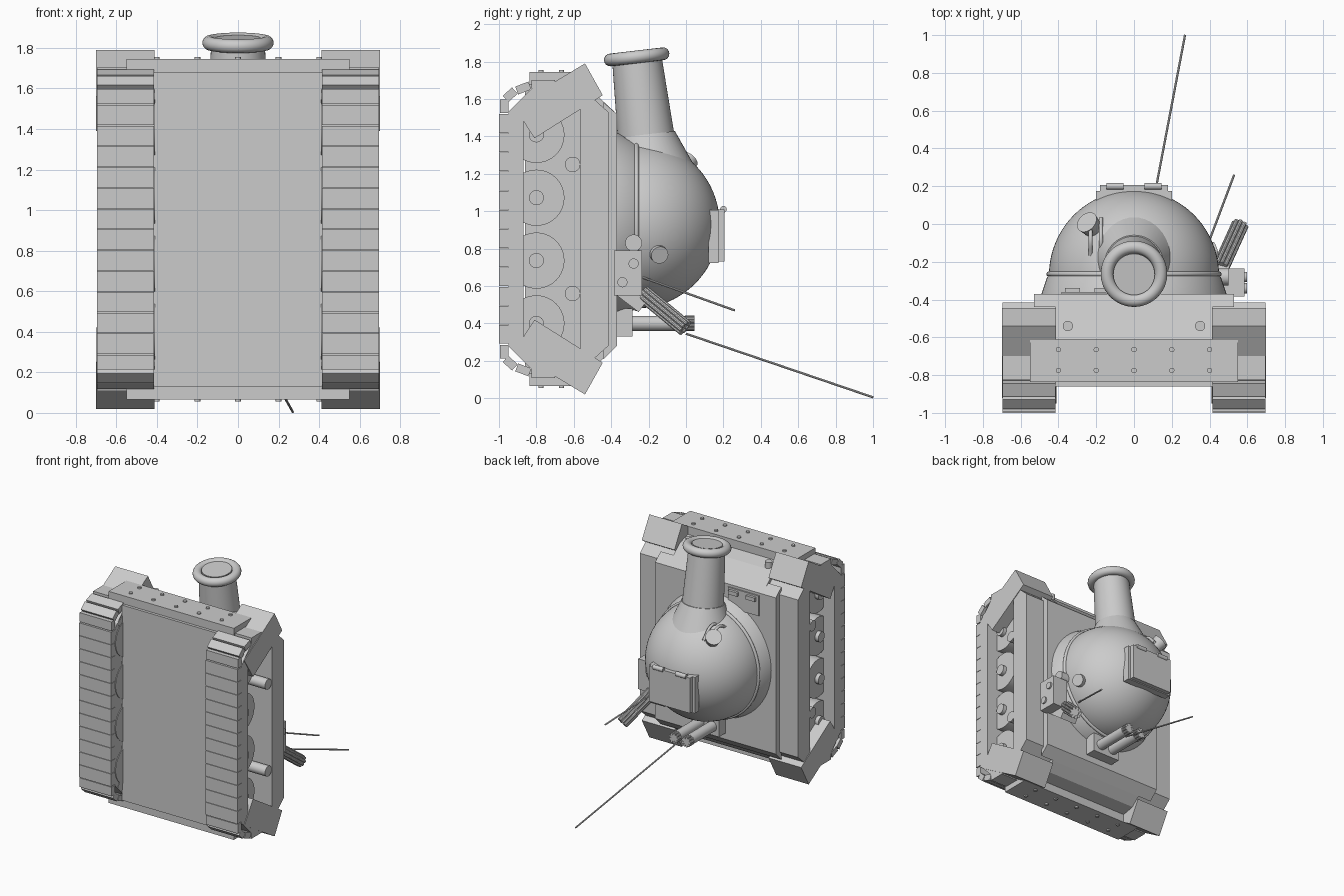
import bpy, bmesh, math
from mathutils import Vector, Matrix

cube = bpy.data.objects.get("Cube")
if cube:
    bpy.data.objects.remove(cube, do_unlink=True)

grey = bpy.data.materials.new("plain grey")
grey.use_nodes = True
grey.diffuse_color = (0.6, 0.6, 0.6, 1)
grey.node_tree.nodes["Principled BSDF"].inputs["Base Color"].default_value = (0.6, 0.6, 0.6, 1)

MID = 0.905   # height of the mirror plane between nose and tail
SIDES = (("left", 1), ("right", -1))
ENDS = (("front", 1), ("rear", -1))


def finish(name, bm, smooth=False):
    bmesh.ops.recalc_face_normals(bm, faces=bm.faces)
    mesh = bpy.data.meshes.new(name)
    bm.to_mesh(mesh)
    bm.free()
    mesh.materials.append(grey)
    ob = bpy.data.objects.new(name, mesh)
    bpy.context.collection.objects.link(ob)
    if smooth:
        bpy.ops.object.select_all(action='DESELECT')
        ob.select_set(True)
        bpy.context.view_layer.objects.active = ob
        bpy.ops.object.shade_smooth_by_angle(angle=math.radians(35))
    return ob


def box(name, centre, size, rot=None):
    bm = bmesh.new()
    m = Matrix.Translation(centre) @ (rot or Matrix()) @ Matrix.Diagonal((*size, 1))
    bmesh.ops.create_cube(bm, size=1, matrix=m)
    return finish(name, bm)


def add_rod(bm, p, q, r1, r2=None, n=32):
    p, q = Vector(p), Vector(q)
    turn = (q - p).to_track_quat('Z', 'Y').to_matrix().to_4x4()
    bmesh.ops.create_cone(bm, cap_ends=True, segments=n, radius1=r1,
                          radius2=r1 if r2 is None else r2, depth=(q - p).length,
                          matrix=Matrix.Translation((p + q) / 2) @ turn)


def rod(name, p, q, r1, r2=None, n=32):
    bm = bmesh.new()
    add_rod(bm, p, q, r1, r2, n)
    return finish(name, bm, True)


def bundle(name, p, q, r, count=9):
    # core with a ring of thin tubes around it
    bm = bmesh.new()
    p, q = Vector(p), Vector(q)
    turn = (q - p).to_track_quat('Z', 'Y')
    add_rod(bm, p, q - (q - p) * 0.03, r * 0.72)
    for i in range(count):
        a = math.tau * i / count
        off = turn @ Vector((math.cos(a), math.sin(a), 0)) * r * 0.75
        add_rod(bm, p + off, q + off, r * 0.25, n=10)
    return finish(name, bm, True)


def prism(name, outline, x0, x1):
    # extrude a (y, z) outline along x
    bm = bmesh.new()
    face = bm.faces.new([bm.verts.new((x0, y, z)) for y, z in outline])
    out = bmesh.ops.extrude_face_region(bm, geom=[face])
    moved = [v for v in out["geom"] if isinstance(v, bmesh.types.BMVert)]
    bmesh.ops.translate(bm, verts=moved, vec=(x1 - x0, 0, 0))
    return finish(name, bm)


def frame(name, outer, inner, x0, x1):
    # closed loop with an open middle
    bm = bmesh.new()
    loops = [[bm.verts.new((x, y, z)) for y, z in pts]
             for x, pts in ((x0, outer), (x1, outer), (x1, inner), (x0, inner))]
    n = len(outer)
    for k in range(4):
        a, b = loops[k], loops[(k + 1) % 4]
        for i in range(n):
            j = (i + 1) % n
            bm.faces.new((a[i], a[j], b[j], b[i]))
    return finish(name, bm)


def lathe(name, profile, origin, axis, steps=64):
    # profile of (radius, distance along axis)
    bm = bmesh.new()
    verts = [bm.verts.new((r, 0, h)) for r, h in profile]
    edges = [bm.edges.new(e) for e in zip(verts, verts[1:])]
    bmesh.ops.spin(bm, geom=verts + edges, cent=(0, 0, 0), axis=(0, 0, 1),
                   angle=math.tau, steps=steps, use_duplicate=False)
    bmesh.ops.remove_doubles(bm, verts=bm.verts, dist=0.0005)
    turn = Vector(axis).to_track_quat('Z', 'Y').to_matrix().to_4x4()
    bmesh.ops.transform(bm, matrix=Matrix.Translation(origin) @ turn, verts=bm.verts)
    return finish(name, bm, True)


def ring(name, origin, axis, major, minor):
    circle = [(major + minor * math.cos(math.tau * i / 16),
               minor * math.sin(math.tau * i / 16)) for i in range(17)]
    return lathe(name, circle, origin, axis)


def flip(points, end):
    return [(y, MID + end * (z - MID)) for y, z in points]


# hull and wider deck
prism("hull", [(-0.86, 0.13), (-0.86, 1.68), (-0.61, 1.68), (-0.51, 1.65), (-0.37, 1.52),
               (-0.37, 0.28), (-0.51, 0.15), (-0.61, 0.13)], -0.415, 0.415)
prism("deck", [(-0.44, 1.58), (-0.37, 1.52), (-0.37, 0.28), (-0.44, 0.21)], -0.53, 0.53)

# bolted plates and lamps on nose and tail
for end, e in ENDS:
    box(end + "_plate", (0, -0.725, MID + e * 0.805), (1.1, 0.225, 0.07))
    bm = bmesh.new()
    for i in range(-2, 3):
        for y in (-0.665, -0.775):
            add_rod(bm, (i * 0.2, y, MID + e * 0.83), (i * 0.2, y, MID + e * 0.85), 0.014, n=12)
    finish(end + "_bolts", bm, True)
for side, s in SIDES:
    rod(side + "_hull_lamp", (s * 0.35, -0.54, 1.62), (s * 0.35, -0.54, 1.70), 0.027)

# running gear
outer = [(-0.95, 0.28), (-0.95, 1.53), (-0.82, 1.66), (-0.56, 1.66),
         (-0.415, 1.53), (-0.415, 0.28), (-0.56, 0.15), (-0.82, 0.15)]
inner = [(-0.87, 0.32), (-0.87, 1.49), (-0.8, 1.58), (-0.565, 1.58),
         (-0.565, 1.5), (-0.565, 0.31), (-0.565, 0.23), (-0.8, 0.23)]
corner_links = [((-0.972, 1.525), (-0.972, 1.597)), ((-0.965, 1.60), (-0.915, 1.645)),
                ((-0.905, 1.645), (-0.835, 1.672)), ((-0.825, 1.68), (-0.70, 1.68))]
for side, s in SIDES:
    frame(side + "_track", outer, inner, s * 0.415, s * 0.695)
    for i in range(4):
        z = 0.40 + i * 0.336
        rod(side + "_wheel", (s * 0.41, -0.8, z), (s * 0.6, -0.8, z), 0.15, n=40)
        rod(side + "_hub", (s * 0.6, -0.8, z), (s * 0.63, -0.8, z), 0.04)
    for z in (0.56, 1.25):
        rod(side + "_roller", (s * 0.41, -0.606, z), (s * 0.69, -0.606, z), 0.041)
    # flat run of links, then angled links round both ends
    for i in range(12):
        step = 1.23 / 12
        box(side + "_link", (s * 0.555, -0.974, 0.29 + step * (i + 0.5)),
            (0.28, 0.052, step - 0.003))
    for end, e in ENDS:
        for a, b in corner_links:
            (y0, z0), (y1, z1) = flip((a, b), e)
            tilt = Matrix.Rotation(math.atan2(z1 - z0, y1 - y0), 4, 'X')
            box(side + "_end_link", (s * 0.555, (y0 + y1) / 2, (z0 + z1) / 2),
                (0.28, math.hypot(y1 - y0, z1 - z0), 0.045), tilt)
        prism(side + "_" + end + "_mudguard",
              flip([(-0.92, 1.56), (-0.54, 1.79), (-0.445, 1.62), (-0.81, 1.39)], e),
              s * 0.413, s * 0.7)

# turret dome with collar and rim
dome = [(0.49, -0.1), (0.46, -0.01)]
dome += [(0.45 * math.cos(a), 0.45 * math.sin(a))
         for a in (math.pi / 2 * i / 20 for i in range(21))]
centre = Vector((0, -0.27, 0.93))
lathe("turret", dome, centre, (0, 1, 0))
ring("turret_rim", centre + Vector((0, 0.005, 0)), (0, 1, 0), 0.451, 0.013)

# short gun
aim = Vector((0, -0.117, 0.993))


def along(z):
    return Vector((0, -0.215, 1.41)) + aim * ((z - 1.41) / aim.z)


rod("gun_mantlet", along(1.2), along(1.41), 0.245, 0.157, 48)
rod("gun_barrel", along(1.3), along(1.83), 0.156, 0.132, 48)
ring("muzzle_ring", along(1.825), aim, 0.142, 0.034)
rod("muzzle_cap", along(1.8), along(1.85), 0.11, n=48)

# turret hatch with hinges
box("hatch_base", (0, 0.147, 0.865), (0.4, 0.055, 0.285))
box("hatch_lid", (0, 0.187, 0.87), (0.36, 0.04, 0.28))
for x in (-0.1, 0.1):
    rod("hatch_hinge", (x - 0.045, 0.2, 1.01), (x + 0.045, 0.2, 1.01), 0.018, n=16)

# driver hatch
box("driver_hatch", (-0.25, -0.368, 1.42), (0.27, 0.016, 0.16))
for x in (-0.325, -0.17):
    box("driver_hatch_hinge", (x, -0.352, 1.47), (0.08, 0.025, 0.03))

# searchlight with bent carrying bars
rod("searchlight", (-0.2, -0.04, 1.21), (-0.25, 0.01, 1.28), 0.045, 0.06)
for x in (-0.175, -0.23):
    curve = bpy.data.curves.new("searchlight_bar", 'CURVE')
    curve.dimensions = '3D'
    curve.bevel_depth = 0.011
    spline = curve.splines.new('BEZIER')
    path = [(x, -0.17, 1.29), (x, -0.07, 1.32), (x, 0.03, 1.24)]
    spline.bezier_points.add(len(path) - 1)
    for point, co in zip(spline.bezier_points, path):
        point.co = co
        point.handle_left_type = point.handle_right_type = 'AUTO'
    curve.materials.append(grey)
    bpy.context.collection.objects.link(bpy.data.objects.new("searchlight_bar", curve))

# side equipment box and ports
box("equipment_box", (0.52, -0.31, 0.67), (0.13, 0.15, 0.24))
for y, z in ((-0.28, 0.72), (-0.34, 0.62)):
    rod("box_knob", (0.57, y, z), (0.597, y, z), 0.027)
rod("side_port", (0.38, -0.28, 0.83), (0.50, -0.28, 0.83), 0.045)
rod("upper_side_port", (0.34, -0.165, 0.79), (0.43, -0.14, 0.765), 0.047)

# tube launchers with their mounts
box("side_mount", (0.43, -0.28, 0.55), (0.14, 0.15, 0.11), Matrix.Rotation(-0.65, 4, 'X'))
bundle("side_launcher", (0.46, -0.23, 0.56), (0.562, -0.005, 0.375), 0.047)
box("rear_mount", (0.03, -0.34, 0.405), (0.24, 0.11, 0.15))
for x in (0.08, -0.03):
    rod("rear_launcher", (x, -0.3, 0.4), (x, 0.0, 0.4), 0.04)
    bundle("rear_launcher_tip", (x, -0.005, 0.4), (x, 0.045, 0.4), 0.042)

# whip aerials
rod("long_aerial", (0.08, 0.0, 0.345), (0.27, 1.0, 0.005), 0.006, n=8)
rod("short_aerial", (0.345, -0.23, 0.645), (0.53, 0.26, 0.47), 0.006, n=8)
